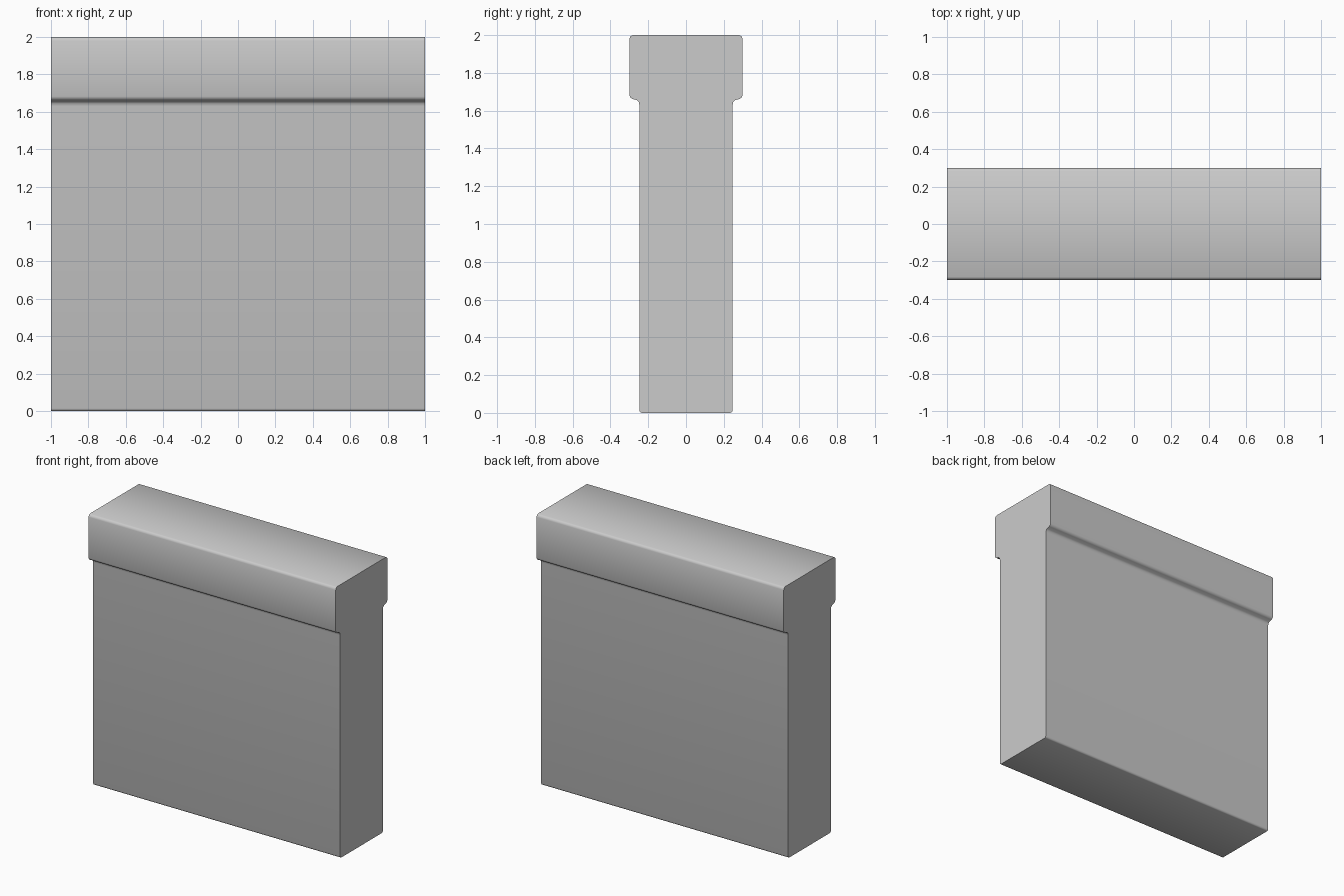
import bpy, bmesh

if "Cube" in bpy.data.objects:
    bpy.data.objects.remove(bpy.data.objects["Cube"])

# Half cross-section (y, z) of the wall with its overhanging cap, bottom to top
half = [
    (0.235, 0.0), (0.243, 0.004), (0.247, 0.014),            # rounded foot
    (0.247, 1.630), (0.250, 1.645), (0.259, 1.655),          # cove under the cap
    (0.283, 1.662), (0.294, 1.669), (0.299, 1.682),          # cap lower lip
    (0.299, 1.980), (0.295, 1.993), (0.283, 2.0),            # rounded cap top
]
profile = half + [(-y, z) for y, z in reversed(half)]

# Wall section: extrude the profile along x
bm = bmesh.new()
face = bm.faces.new([bm.verts.new((-1, y, z)) for y, z in profile])
ext = bmesh.ops.extrude_face_region(bm, geom=[face])
moved = [v for v in ext["geom"] if isinstance(v, bmesh.types.BMVert)]
bmesh.ops.translate(bm, verts=moved, vec=(2, 0, 0))
if not any(len(f.verts) == len(profile) and f.calc_center_median().x < -0.9 for f in bm.faces):
    bm.faces.new([v for v in bm.verts if v.co.x < 0])
bmesh.ops.recalc_face_normals(bm, faces=bm.faces[:])

mesh = bpy.data.meshes.new("capped_wall")
bm.to_mesh(mesh)
bm.free()
wall = bpy.data.objects.new("capped_wall", mesh)
bpy.context.collection.objects.link(wall)

# Smooth the rounded edges, keep the ends sharp
bpy.context.view_layer.objects.active = wall
wall.select_set(True)
bpy.ops.object.shade_smooth_by_angle(angle=0.8)
